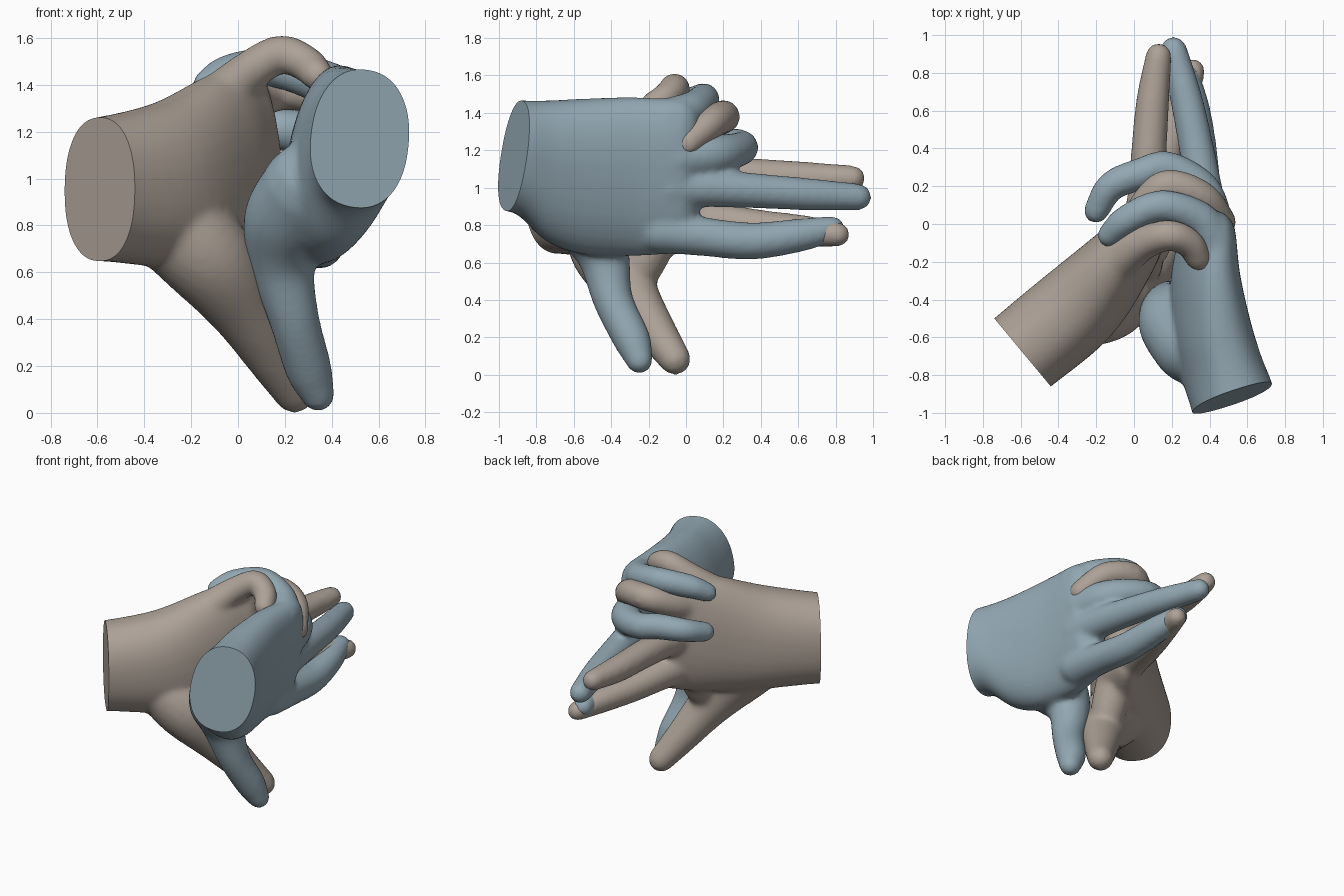
import bpy, bmesh, math
from mathutils import Vector

if "Cube" in bpy.data.objects:
    bpy.data.objects.remove(bpy.data.objects["Cube"])


def spline(keys, steps=6):
    """Catmull-Rom samples of (x, y, z, half_thickness, half_height) keys."""
    k = [Vector(p) for p in keys]
    k = [k[0] * 2 - k[1]] + k + [k[-1] * 2 - k[-2]]
    out = []
    for i in range(1, len(k) - 2):
        a, b, c, d = k[i - 1:i + 3]
        for s in range(steps):
            t = s / steps
            out.append(0.5 * (b * 2 + (c - a) * t + (a * 2 - b * 5 + c * 4 - d) * t * t
                              + (b * 3 - a - c * 3 + d) * t ** 3))
    return out + [k[-2]]


def tube(bm, keys, up=(0, 0, 1), palm=False, n=20):
    """Closed round-ended tube with oval sections (slightly boxy for a palm)."""
    up = Vector(up).normalized()
    power = 0.88 if palm else 1.0
    pts = spline(keys)
    pos = [Vector(p[:3]) for p in pts]
    last = len(pts) - 1
    rings = []
    for i, p in enumerate(pts):
        t = (pos[min(i + 1, last)] - pos[max(i - 1, 0)]).normalized()
        u = up if palm else (up - t * up.dot(t)).normalized()
        rings.append((pos[i], t, t.cross(up).normalized(), u, p[3], p[4]))

    def rounded(ring, sign):
        c, t, s, u, a, b = ring
        out = []
        for ang in (25, 50, 70, 84):
            q = math.radians(ang)
            m = min(a, b)
            f = m * (1 - math.cos(q))
            out.append((c + t * sign * m * math.sin(q), t, s, u, a - f, b - f))
        return out

    rings = rounded(rings[0], -1)[::-1] + rings + rounded(rings[-1], 1)
    loops = []
    for c, t, s, u, a, b in rings:
        loop = []
        for j in range(n):
            q = 2 * math.pi * j / n
            cx = math.copysign(abs(math.cos(q)) ** power, math.cos(q))
            cz = math.copysign(abs(math.sin(q)) ** power, math.sin(q))
            loop.append(bm.verts.new(c + s * a * cx + u * b * cz))
        loops.append(loop)
    for l0, l1 in zip(loops, loops[1:]):
        for j in range(n):
            bm.faces.new((l0[j], l0[(j + 1) % n], l1[(j + 1) % n], l1[j]))
    bm.faces.new(loops[0][::-1])
    bm.faces.new(loops[-1])


def hand(name, color, palm, up, digits, cut_at, cut_normal):
    bm = bmesh.new()
    tube(bm, palm, up, True, 32)
    for path, radii in digits:
        tube(bm, [(*p, r, r) for p, r in zip(path, radii)])
    bmesh.ops.recalc_face_normals(bm, faces=bm.faces)
    me = bpy.data.meshes.new(name)
    bm.to_mesh(me)
    bm.free()
    ob = bpy.data.objects.new(name, me)
    bpy.context.collection.objects.link(ob)
    # fuse the parts into one skin
    rem = ob.modifiers.new("fuse", 'REMESH')
    rem.mode = 'VOXEL'
    rem.voxel_size = 0.016
    sm = ob.modifiers.new("soften", 'SMOOTH')
    sm.factor = 0.5
    sm.iterations = 14
    dg = bpy.context.evaluated_depsgraph_get()
    skin = bpy.data.meshes.new_from_object(ob.evaluated_get(dg))
    ob.modifiers.clear()
    # slice the wrist flat
    bm = bmesh.new()
    bm.from_mesh(skin)
    res = bmesh.ops.bisect_plane(bm, geom=bm.verts[:] + bm.edges[:] + bm.faces[:],
                                 plane_co=cut_at, plane_no=cut_normal, clear_outer=True)
    rim = [e for e in res["geom_cut"] if isinstance(e, bmesh.types.BMEdge)]
    bmesh.ops.contextual_create(bm, geom=rim)
    bmesh.ops.recalc_face_normals(bm, faces=bm.faces)
    bm.to_mesh(skin)
    bm.free()
    ob.data = skin
    mat = bpy.data.materials.new(name + "_skin")
    mat.diffuse_color = color
    mat.use_nodes = True
    mat.node_tree.nodes["Principled BSDF"].inputs["Base Color"].default_value = mat.diffuse_color
    skin.materials.append(mat)
    bpy.ops.object.select_all(action='DESELECT')
    ob.select_set(True)
    bpy.context.view_layer.objects.active = ob
    bpy.ops.object.shade_smooth_by_angle(angle=math.radians(40))


# blue hand: index, middle, ring, little finger, thumb
hand("right_side_hand", (0.29, 0.39, 0.45, 1),
     [(0.57, -1.12, 1.18, 0.22, 0.30), (0.52, -0.92, 1.165, 0.22, 0.305),
      (0.46, -0.75, 1.09, 0.21, 0.38), (0.41, -0.56, 1.06, 0.20, 0.42),
      (0.38, -0.3, 1.06, 0.17, 0.43), (0.39, -0.06, 1.06, 0.13, 0.42)],
     (0.17, 0, 1),
     [([(0.36, -0.15, 0.77), (0.36, 0.08, 0.74), (0.345, 0.35, 0.715), (0.315, 0.6, 0.745), (0.28, 0.78, 0.78)],
       [0.12, 0.105, 0.1, 0.09, 0.07]),
      ([(0.40, -0.1, 1.0), (0.38, 0.1, 1.0), (0.34, 0.35, 0.985), (0.28, 0.65, 0.965), (0.21, 0.92, 0.95)],
       [0.12, 0.105, 0.095, 0.087, 0.073]),
      ([(0.42, -0.05, 1.16), (0.36, 0.17, 1.18), (0.18, 0.295, 1.21), (0.04, 0.265, 1.23),
        (-0.12, 0.20, 1.22), (-0.2, 0.07, 1.18)],
       [0.12, 0.105, 0.09, 0.087, 0.08, 0.068]),
      ([(0.43, -0.1, 1.37), (0.34, 0.03, 1.42), (0.14, 0.095, 1.475), (-0.04, 0.02, 1.45), (-0.13, -0.06, 1.4)],
       [0.11, 0.095, 0.085, 0.08, 0.066]),
      ([(0.30, -0.65, 0.96), (0.21, -0.52, 0.81), (0.19, -0.44, 0.63), (0.24, -0.39, 0.4),
        (0.30, -0.29, 0.19), (0.34, -0.25, 0.08)],
       [0.2, 0.19, 0.14, 0.108, 0.1, 0.075])],
     (0.52, -0.92, 1.17), (0.31, -0.93, 0.12))

# brown hand: index, middle, ring, little finger, thumb, web of the thumb
hand("left_side_hand", (0.42, 0.36, 0.31, 1),
     [(-0.74, -0.81, 0.95, 0.23, 0.31), (-0.59, -0.68, 0.95, 0.235, 0.31),
      (-0.29, -0.43, 0.97, 0.235, 0.36), (-0.06, -0.17, 1.04, 0.18, 0.41),
      (0.06, -0.01, 1.08, 0.13, 0.41)],
     (-0.12, -0.12, 1),
     [([(0.06, -0.1, 0.83), (0.10, 0.12, 0.82), (0.17, 0.38, 0.79), (0.25, 0.62, 0.77), (0.31, 0.81, 0.75)],
       [0.14, 0.11, 0.095, 0.085, 0.067]),
      ([(0.05, -0.05, 1.07), (0.07, 0.15, 1.06), (0.08, 0.4, 1.06), (0.1, 0.66, 1.05), (0.13, 0.89, 1.05)],
       [0.13, 0.105, 0.095, 0.088, 0.07]),
      ([(0.02, -0.06, 1.26), (0.07, 0.1, 1.33), (0.18, 0.2, 1.38), (0.36, 0.14, 1.35), (0.47, 0.01, 1.24)],
       [0.12, 0.095, 0.09, 0.087, 0.075]),
      ([(-0.08, -0.2, 1.34), (0.04, -0.11, 1.45), (0.18, -0.06, 1.53), (0.29, -0.1, 1.49), (0.34, -0.18, 1.44)],
       [0.11, 0.09, 0.083, 0.078, 0.07]),
      ([(-0.3, -0.46, 0.82), (-0.12, -0.41, 0.65), (0.03, -0.29, 0.43), (0.15, -0.16, 0.23), (0.24, -0.06, 0.085)],
       [0.2, 0.2, 0.145, 0.11, 0.087]),
      ([(0.04, -0.13, 0.82), (0.03, -0.22, 0.62), (0.01, -0.31, 0.45)],
       [0.13, 0.12, 0.1])],
     (-0.59, -0.68, 0.95), (-0.77, -0.64, 0))
